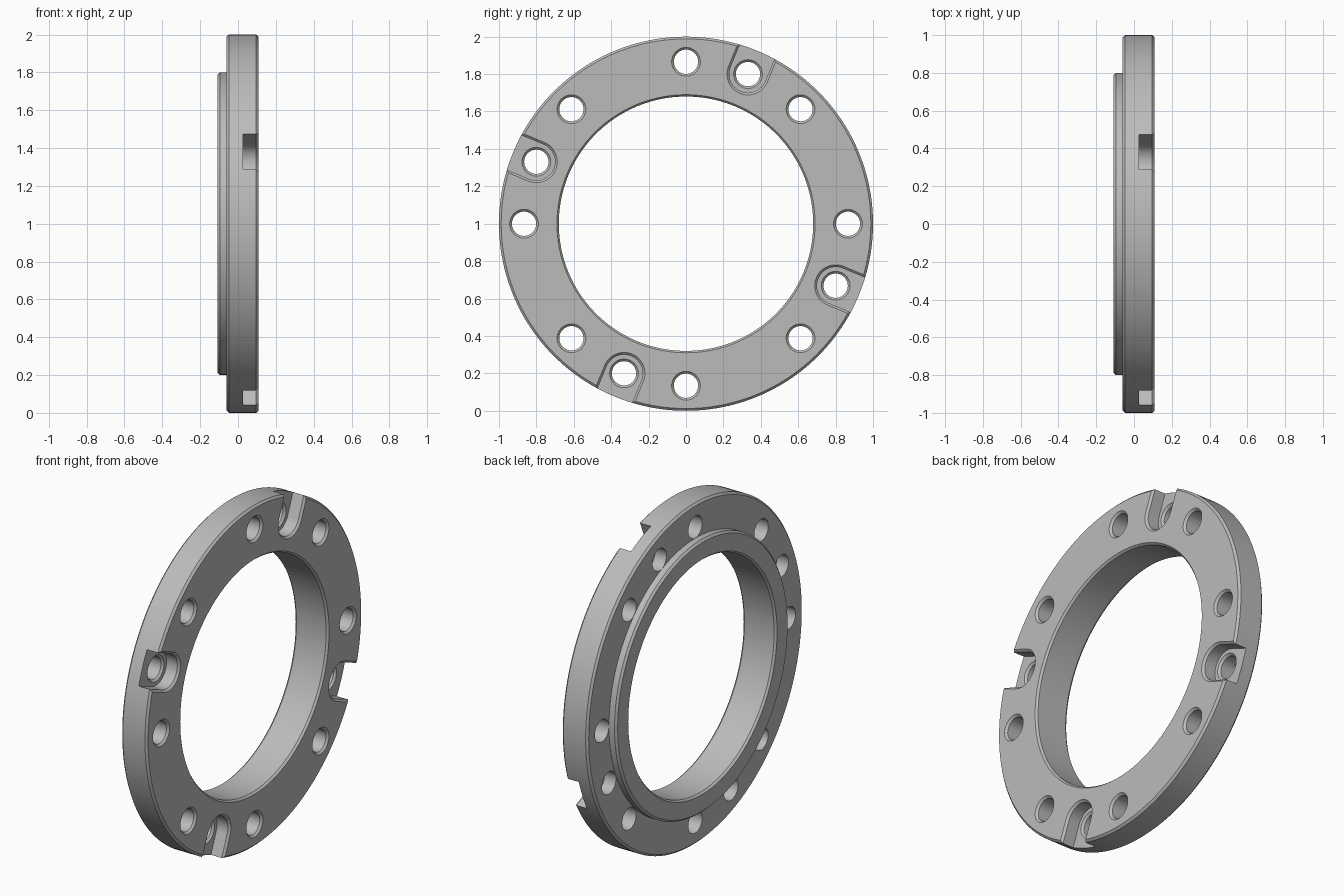
import bpy
import bmesh
from math import cos, sin, pi, radians

cube = bpy.data.objects.get("Cube")
if cube:
    bpy.data.objects.remove(cube, do_unlink=True)

FRONT = 0.108       # slotted flange face
BACK = -0.108       # face of the locating boss
STEP = -0.06        # back face of the flange
FLOOR = 0.026       # floor of the slots
BOLT_R = 0.866      # bolt circle radius
HOLE_R = 0.065
SLOT_W = 0.1        # half width of a slot
C = 0.012           # chamfer


def loft(bm, rings, capped):
    """Join rings of points with quads; cap the ends or close the loop."""
    loops = [[bm.verts.new(p) for p in ring] for ring in rings]
    n = len(loops[0])
    pairs = list(zip(loops, loops[1:]))
    if capped:
        bm.faces.new(loops[0])
        bm.faces.new(loops[-1])
    else:
        pairs.append((loops[-1], loops[0]))
    for a, b in pairs:
        for i in range(n):
            j = (i + 1) % n
            bm.faces.new((a[i], a[j], b[j], b[i]))


def circle(x, r, cy, cz, n):
    return [(x, cy + r * cos(2 * pi * i / n), cz + r * sin(2 * pi * i / n))
            for i in range(n)]


def finish(bm, name):
    bmesh.ops.recalc_face_normals(bm, faces=bm.faces)
    mesh = bpy.data.meshes.new(name)
    bm.to_mesh(mesh)
    bm.free()
    obj = bpy.data.objects.new(name, mesh)
    bpy.context.collection.objects.link(obj)
    return obj


def slot_ring(x, w, angle):
    """U-shaped outline, round end inward, open end past the rim."""
    local = [(w * cos(t), w * sin(t))
             for t in (pi / 2 + pi * i / 24 for i in range(25))]
    local += [(0.3, -w), (0.3, w)]
    ca, sa = cos(angle), sin(angle)
    return [(x, (BOLT_R + u) * ca - v * sa, 1 + (BOLT_R + u) * sa + v * ca)
            for u, v in local]


# Flange ring with locating boss and chamfered bore
profile = [(BACK, 0.69), (BACK, 0.8 - C), (BACK + C, 0.8), (STEP, 0.8),
           (STEP, 1 - C), (STEP + C, 1), (FRONT - C, 1), (FRONT, 1 - C),
           (FRONT, 0.69), (FRONT - C, 0.68), (BACK + C, 0.68)]
bm = bmesh.new()
loft(bm, [circle(x, r, 0, 1, 192) for x, r in profile], capped=False)
flange = finish(bm, "flange_ring")

# Slot cutter: four open pockets with chamfered mouths
slot_angles = [radians(67.5 + 90 * k) for k in range(4)]
bm = bmesh.new()
for a in slot_angles:
    loft(bm, [slot_ring(FLOOR, SLOT_W, a),
              slot_ring(FRONT - C, SLOT_W, a),
              slot_ring(FRONT + C, SLOT_W + 2 * C, a)], capped=True)
slots = finish(bm, "slot_cutter")

# Hole cutter: eight face holes and one hole in each slot
bm = bmesh.new()
holes = [(k * pi / 4, FRONT) for k in range(8)] + [(a, FLOOR) for a in slot_angles]
for a, top in holes:
    cy, cz = BOLT_R * cos(a), 1 + BOLT_R * sin(a)
    loft(bm, [circle(x, r, cy, cz, 40) for x, r in (
        (BACK - 0.1, HOLE_R), (top - C, HOLE_R), (top + C, HOLE_R + 2 * C))],
        capped=True)
hole_cutter = finish(bm, "hole_cutter")

# Cut the features and keep the resulting mesh
for cutter in (slots, hole_cutter):
    cutter.hide_render = True
    mod = flange.modifiers.new(cutter.name, "BOOLEAN")
    mod.operation = "DIFFERENCE"
    mod.solver = "EXACT"
    mod.object = cutter
bpy.context.view_layer.update()
deps = bpy.context.evaluated_depsgraph_get()
result = bpy.data.meshes.new_from_object(flange.evaluated_get(deps))
flange.modifiers.clear()
flange.data = result
for cutter in (slots, hole_cutter):
    bpy.data.objects.remove(cutter, do_unlink=True)

# Plain grey metal
grey = bpy.data.materials.new("machined_grey")
grey.use_nodes = True
colour = (0.5, 0.5, 0.5, 1)
grey.diffuse_color = colour
grey.node_tree.nodes["Principled BSDF"].inputs["Base Color"].default_value = colour
flange.data.materials.clear()
flange.data.materials.append(grey)

# Smooth round walls, crisp chamfers
bpy.ops.object.select_all(action="DESELECT")
flange.select_set(True)
bpy.context.view_layer.objects.active = flange
bpy.ops.object.shade_smooth_by_angle(angle=radians(30))
